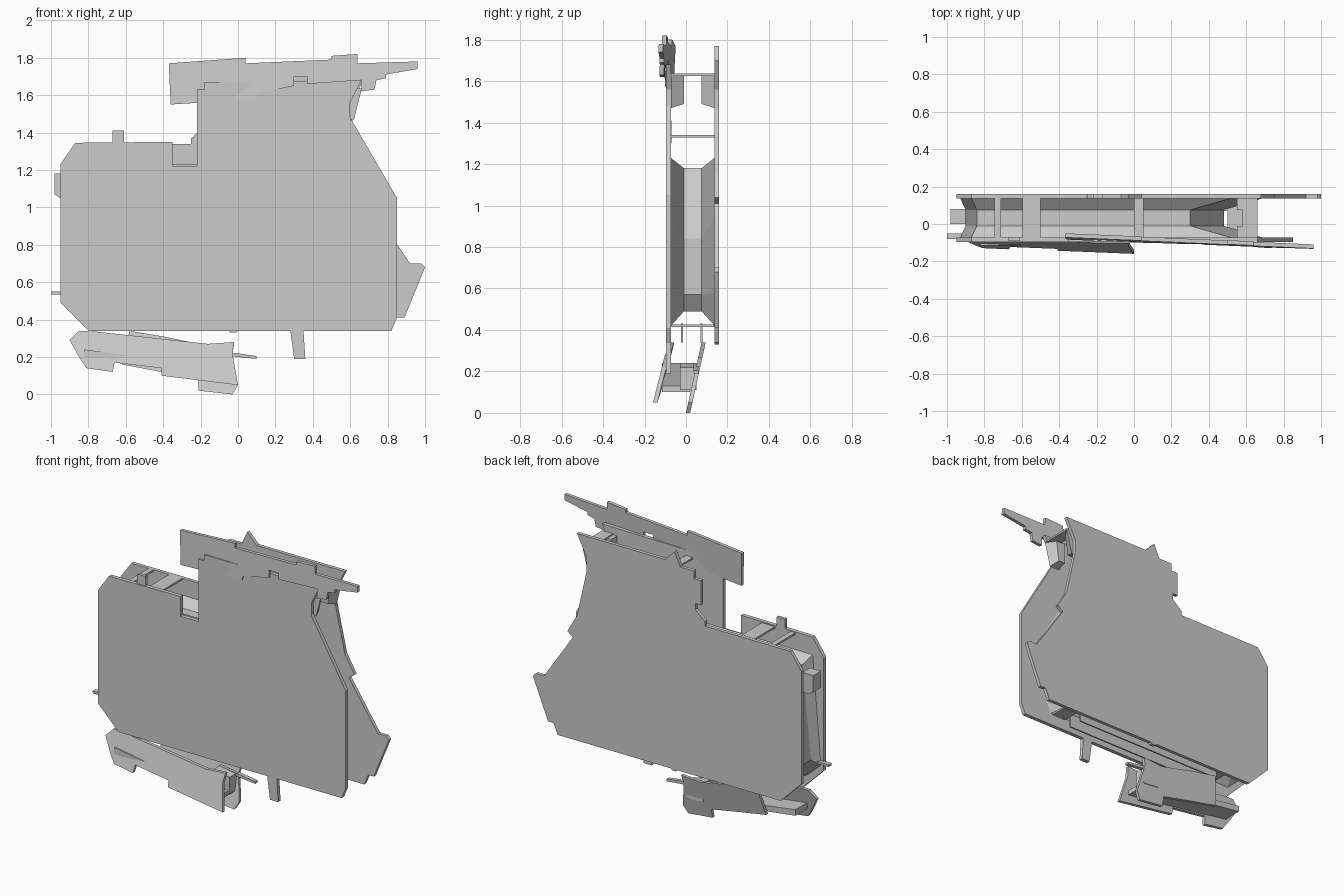
import bpy, bmesh


def loft(name, rings):
    """Closed solid through matching rings of 3D points."""
    bm = bmesh.new()
    vs = [[bm.verts.new(p) for p in r] for r in rings]
    n = len(rings[0])
    bm.faces.new(vs[0])
    bm.faces.new(vs[-1][::-1])
    for a, b in zip(vs, vs[1:]):
        for i in range(n):
            j = (i + 1) % n
            bm.faces.new((a[i], b[i], b[j], a[j]))
    bmesh.ops.recalc_face_normals(bm, faces=bm.faces)
    me = bpy.data.meshes.new(name)
    bm.to_mesh(me)
    bm.free()
    ob = bpy.data.objects.new(name, me)
    bpy.context.collection.objects.link(ob)
    return ob


def plate(name, pts, y0, thick, sx=0.0, sz=0.0):
    """Extrude an x-z outline along y; sx and sz lean the plate."""
    front = [(x, y0 + sx * x + sz * z, z) for x, z in pts]
    return loft(name, [front, [(x, y + thick, z) for x, y, z in front]])


def box(name, x0, x1, y0, y1, z0, z1):
    return plate(name, [(x0, z0), (x1, z0), (x1, z1), (x0, z1)], y0, y1 - y0)


# Two side walls of the housing
plate("front_wall", [
    (-.95, .49), (-.80, .34), (.28, .34), (.30, .19), (.36, .19), (.35, .34),
    (.82, .34), (.85, .41), (.85, 1.05), (.60, 1.48), (.60, 1.56), (.66, 1.68),
    (-.09, 1.67), (-.18, 1.67), (-.18, 1.63), (-.22, 1.63), (-.22, 1.22),
    (-.35, 1.22), (-.35, 1.35), (-.87, 1.345), (-.95, 1.23)], -.097, .025)
plate("back_wall", [
    (-.95, .49), (-.80, .34), (-.05, .34), (-.04, .33), (-.01, .33), (0, .34),
    (.82, .34), (.85, .41), (.89, .41), (1.0, .68), (.98, .70), (.92, .70),
    (.71, 1.01), (.75, 1.04), (.68, 1.16), (.61, 1.47), (.61, 1.56), (.68, 1.70),
    (.04, 1.70), (-.03, 1.77), (-.07, 1.68), (-.17, 1.68), (-.17, 1.63),
    (-.22, 1.63), (-.22, 1.47), (-.18, 1.47), (-.18, 1.43), (-.25, 1.37),
    (-.25, 1.34), (-.87, 1.34), (-.95, 1.23)], .137, .023)

# Waisted core between the walls
wide = [(-.93, .52), (-.82, .42), (.62, .42), (.69, .58), (.69, .95), (.52, 1.23), (-.87, 1.23)]
slim = [(-.90, .57), (-.80, .49), (.42, .49), (.48, .57), (.48, .84), (.30, 1.18), (-.84, 1.18)]
loft("core", [[(x, y, z) for x, z in prof] for prof, y in
              ((wide, -.073), (slim, -.01), (slim, .075), (wide, .138))])

# Flat cross straps joining the walls
for i, (x0, x1, z) in enumerate([(-.745, -.71, 1.335), (-.595, -.50, 1.335),
                                 (0, .05, 1.63), (.58, .66, 1.63),
                                 (-.70, -.60, .42), (0, .05, .42), (.50, .60, .42)]):
    box(f"cross_strap_{i}", x0, x1, -.073, .138, z - .006, z + .006)

# Tapered gussets under the top strap
for side, w, n in (("front", -.073, -.01), ("back", .138, .075)):
    loft(f"{side}_gusset", [
        [(.55, w, 1.47), (.62, w, 1.47), (.66, w, 1.63), (.55, w, 1.63)],
        [(.55, n, 1.49), (.60, n, 1.49), (.62, n, 1.63), (.55, n, 1.63)]])

# Small rails and lugs
for i, y in enumerate((-.02, .075)):
    box(f"bottom_rail_{i}", -.6, .5, y - .005, y + .005, .34, .43)
plate("left_lug", [(-.90, 1.05), (-.95, 1.05), (-.98, 1.07), (-.98, 1.18), (-.90, 1.18)], 0, .08)
box("left_pin", -1.0, -.85, -.08, -.05, .535, .55)
box("top_tab", -.67, -.61, -.09, -.07, 1.30, 1.41)

# Loose strip leaning through the top of the front wall
plate("top_strip", [
    (-.36, 1.55), (-.20, 1.56), (-.03, 1.57), (.10, 1.58), (.11, 1.61), (.30, 1.65),
    (.30, 1.70), (.37, 1.70), (.37, 1.66), (.66, 1.68), (.66, 1.62), (.73, 1.63),
    (.74, 1.68), (.79, 1.69), (.79, 1.71), (.96, 1.74), (.96, 1.78), (.64, 1.77),
    (.64, 1.82), (.50, 1.81), (.50, 1.79), (.04, 1.77), (.04, 1.80), (-.37, 1.77)],
    -.177, .022, -.045, .05)

# Tilted foot channel under the housing
plate("foot_front", [
    (-.90, .29), (-.85, .34), (-.80, .34), (-.16, .27), (-.02, .28), (-.03, .22),
    (0, .05), (-.41, .10), (-.41, .14), (-.66, .17), (-.67, .12), (-.81, .14),
    (-.85, .20)], -.172, .022, -.01, .25)
plate("foot_back", [
    (-.62, .16), (-.41, .12), (-.21, .08), (-.21, .02), (-.03, 0), (0, .05),
    (-.03, .22), (-.02, .27), (-.16, .26), (-.40, .31), (-.58, .34)], 0, .02, 0, .22)
plate("foot_web", [(-.82, .20), (-.05, .10), (-.05, .13), (-.82, .24)], -.115, .15)
plate("foot_end_rib", [(-.16, .12), (-.04, .11), (-.04, .22), (-.16, .24)], -.03, .08)
plate("foot_pin", [(-.15, .215), (.10, .19), (.10, .205), (-.15, .24)], .035, .025)
